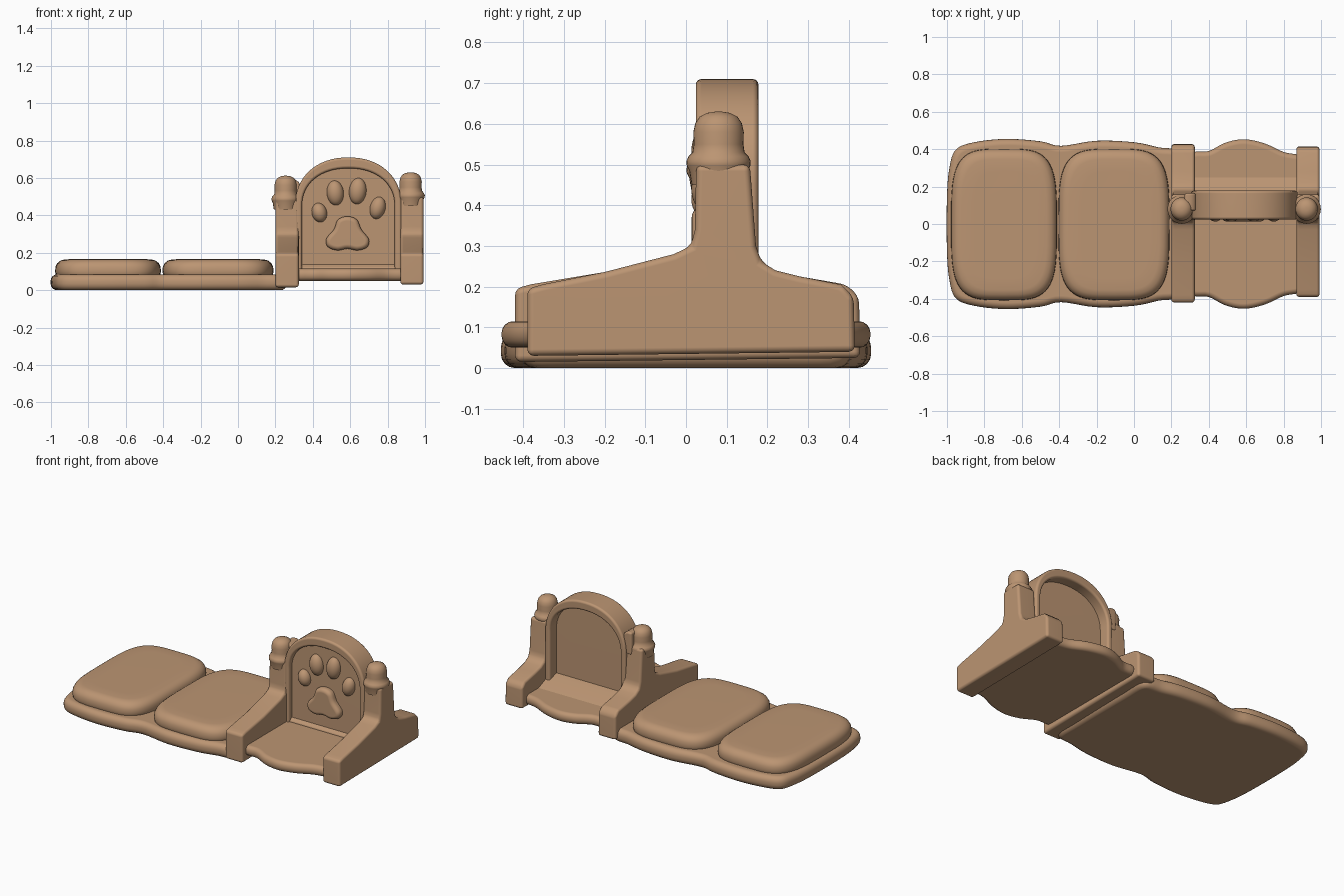
import bpy, bmesh, math
from mathutils import Vector

if "Cube" in bpy.data.objects:
    bpy.data.objects.remove(bpy.data.objects["Cube"])

tan = bpy.data.materials.new("warm tan")
tan.diffuse_color = (0.50, 0.30, 0.17, 1)
tan.use_nodes = True
tan.node_tree.nodes["Principled BSDF"].inputs["Base Color"].default_value = tan.diffuse_color


def finish(name, bm):
    bmesh.ops.recalc_face_normals(bm, faces=bm.faces[:])
    me = bpy.data.meshes.new(name)
    bm.to_mesh(me)
    bm.free()
    me.materials.append(tan)
    ob = bpy.data.objects.new(name, me)
    bpy.context.collection.objects.link(ob)
    bpy.ops.object.select_all(action='DESELECT')
    ob.select_set(True)
    bpy.context.view_layer.objects.active = ob
    bpy.ops.object.shade_smooth_by_angle(angle=math.radians(45))
    wn = ob.modifiers.new("even shading", 'WEIGHTED_NORMAL')
    wn.keep_sharp = True
    return ob


def smooth(pts, n=5):
    """Closed Catmull-Rom curve through 2D points."""
    out, k = [], len(pts)
    for i in range(k):
        a, b, c, d = (Vector(pts[(i + j) % k]) for j in (-1, 0, 1, 2))
        for s in range(n):
            t = s / n
            out.append(0.5 * (2 * b + (c - a) * t + (2 * a - 5 * b + 4 * c - d) * t * t
                              + (3 * b - a - 3 * c + d) * t ** 3))
    return out


def prism(name, pts, axis, lo, hi, bevel, segs=4):
    """Extrude a profile along an axis and round its hard edges."""
    bm = bmesh.new()
    place = {'X': lambda p, h: (h, p[0], p[1]),
             'Y': lambda p, h: (p[0], h, p[1]),
             'Z': lambda p, h: (p[0], p[1], h)}[axis]
    a = [bm.verts.new(place(p, lo)) for p in pts]
    b = [bm.verts.new(place(p, hi)) for p in pts]
    bm.faces.new(a)
    bm.faces.new(b)
    n = len(pts)
    for i in range(n):
        j = (i + 1) % n
        bm.faces.new((a[i], a[j], b[j], b[i]))
    bmesh.ops.recalc_face_normals(bm, faces=bm.faces[:])
    hard = [e for e in bm.edges if e.calc_face_angle(0) > 0.6]
    bmesh.ops.bevel(bm, geom=hard, offset=bevel, segments=segs, profile=0.5,
                    affect='EDGES', clamp_overlap=False)
    return finish(name, bm)


def loft(name, rings):
    """Skin a stack of equal-length point rings and close both ends."""
    bm = bmesh.new()
    vs = [[bm.verts.new(p) for p in r] for r in rings]
    n = len(vs[0])
    for r, s in zip(vs, vs[1:]):
        for i in range(n):
            j = (i + 1) % n
            bm.faces.new((r[i], r[j], s[j], s[i]))
    bm.faces.new(vs[0])
    bm.faces.new(vs[-1])
    return finish(name, bm)


def power(v, e):
    return math.copysign(abs(v) ** e, v)


def oval(cx, cy, rx, ry, z, e, n=64):
    ang = [2 * math.pi * i / n for i in range(n)]
    return [(cx + rx * power(math.cos(t), e), cy + ry * power(math.sin(t), e), z) for t in ang]


# Wavy base slabs, front outline mirrored to the back
def slab(name, front, lo, hi, bevel):
    pts = front + [(x, -y) for x, y in reversed(front)]
    prism(name, smooth(pts), 'Z', lo, hi, bevel)


slab("bed_base", [(-1, -0.15), (-0.985, -0.31), (-0.95, -0.40), (-0.85, -0.438), (-0.68, -0.455),
                  (-0.5, -0.442), (-0.39, -0.418), (-0.2, -0.445), (0, -0.437), (0.13, -0.41),
                  (0.25, -0.38), (0.26, -0.2)], 0.0, 0.085, 0.035)
slab("seat_base", [(0.28, -0.2), (0.30, -0.37), (0.40, -0.39), (0.49, -0.435), (0.59, -0.453),
                   (0.70, -0.43), (0.80, -0.385), (0.88, -0.37), (0.92, -0.35), (0.93, -0.2)],
     0.05, 0.115, 0.028)

# Cushions: rounded oblongs with a soft upper edge
for side, cx, rx in (("left", -0.695, 0.283), ("right", -0.107, 0.297)):
    steps = [(0.02, 0.05), (0.004, 0.08), (0, 0.10), (0.002, 0.125), (0.012, 0.145),
             (0.03, 0.159), (0.055, 0.165), (0.12, 0.167)]
    loft("cushion_" + side,
         [oval(cx, -0.003, rx - d, 0.405 - d, z, 0.52) for d, z in steps])

# Side walls: low arms rising to a post, with collar and knob on top
for side, x0, x1, px, y0, y1, zb, drop in (
        ("left", 0.20, 0.325, 0.255, -0.42, 0.425, 0.015, 0.018),
        ("right", 0.868, 0.992, 0.923, -0.39, 0.412, 0.03, 0.0)):
    prism("side_wall_" + side,
          [(y0, zb), (y0, 0.195), (y0 + 0.04, 0.206), (-0.2, 0.236), (-0.03, 0.28), (0.012, 0.30),
           (0.022, 0.34), (0.025, 0.5), (0.157, 0.5), (0.172, 0.30), (0.185, 0.262), (0.22, 0.24),
           (0.28, 0.225), (y1 - 0.03, 0.205), (y1, 0.175), (y1 + 0.003, zb + 0.01)],
          'X', x0, x1, 0.016, 3)
    lathe = [(0.066, 0.45), (0.072, 0.485), (0.078, 0.497), (0.079, 0.508), (0.074, 0.52),
             (0.064, 0.53), (0.061, 0.55), (0.062, 0.58), (0.057, 0.602), (0.046, 0.618),
             (0.028, 0.627), (0.008, 0.63)]
    loft("post_knob_" + side,
         [oval(px, 0.08, r * 0.96, r, z - drop, 1, 32) for r, z in lathe])
prism("arch_shoulder", [(0.27, 0.45), (0.33, 0.45), (0.33, 0.575), (0.305, 0.592), (0.27, 0.592)],
      'Y', 0.07, 0.165, 0.012, 3)


# Arched backrest: raised frame around a recessed panel
def arch(rx, top, foot):
    zc = 0.45
    pts = [(0.59 + rx * power(math.cos(t), 0.92), zc + (top - zc) * power(math.sin(t), 0.92))
           for t in (math.pi * i / 32 for i in range(33))]
    return [(0.59 + rx, foot)] + pts + [(0.59 - rx, foot)]


prism("backrest_frame", arch(0.285, 0.71, 0.07) + arch(0.248, 0.652, 0.07)[::-1],
      'Y', 0.024, 0.178, 0.014, 4)
prism("backrest_panel", arch(0.265, 0.68, 0.07), 'Y', 0.055, 0.11, 0.004, 2)
prism("backrest_foot", [(0.03, 0.08), (0.035, 0.122), (0.10, 0.17), (0.15, 0.155), (0.26, 0.11),
                        (0.26, 0.08)], 'X', 0.31, 0.88, 0.006, 3)

# Raised paw relief: one large pad and four toes
prism("paw_pad", smooth([(0.585, 0.395), (0.635, 0.378), (0.66, 0.325), (0.70, 0.272), (0.69, 0.23),
                         (0.64, 0.213), (0.585, 0.222), (0.53, 0.213), (0.48, 0.232), (0.472, 0.275),
                         (0.512, 0.325), (0.535, 0.378)]), 'Y', 0.014, 0.075, 0.024, 5)
for i, (x, z, rx, rz, tilt) in enumerate(((0.435, 0.415, 0.04, 0.052, -0.25), (0.52, 0.52, 0.045, 0.066, -0.1),
                                          (0.64, 0.53, 0.046, 0.07, 0.1), (0.747, 0.44, 0.041, 0.06, 0.25))):
    bm = bmesh.new()
    bmesh.ops.create_uvsphere(bm, u_segments=28, v_segments=16, radius=1)
    toe = finish("paw_toe_%d" % (i + 1), bm)
    toe.location = (x, 0.055, z)
    toe.scale = (rx, 0.042, rz)
    toe.rotation_euler = (0, tilt, 0)
